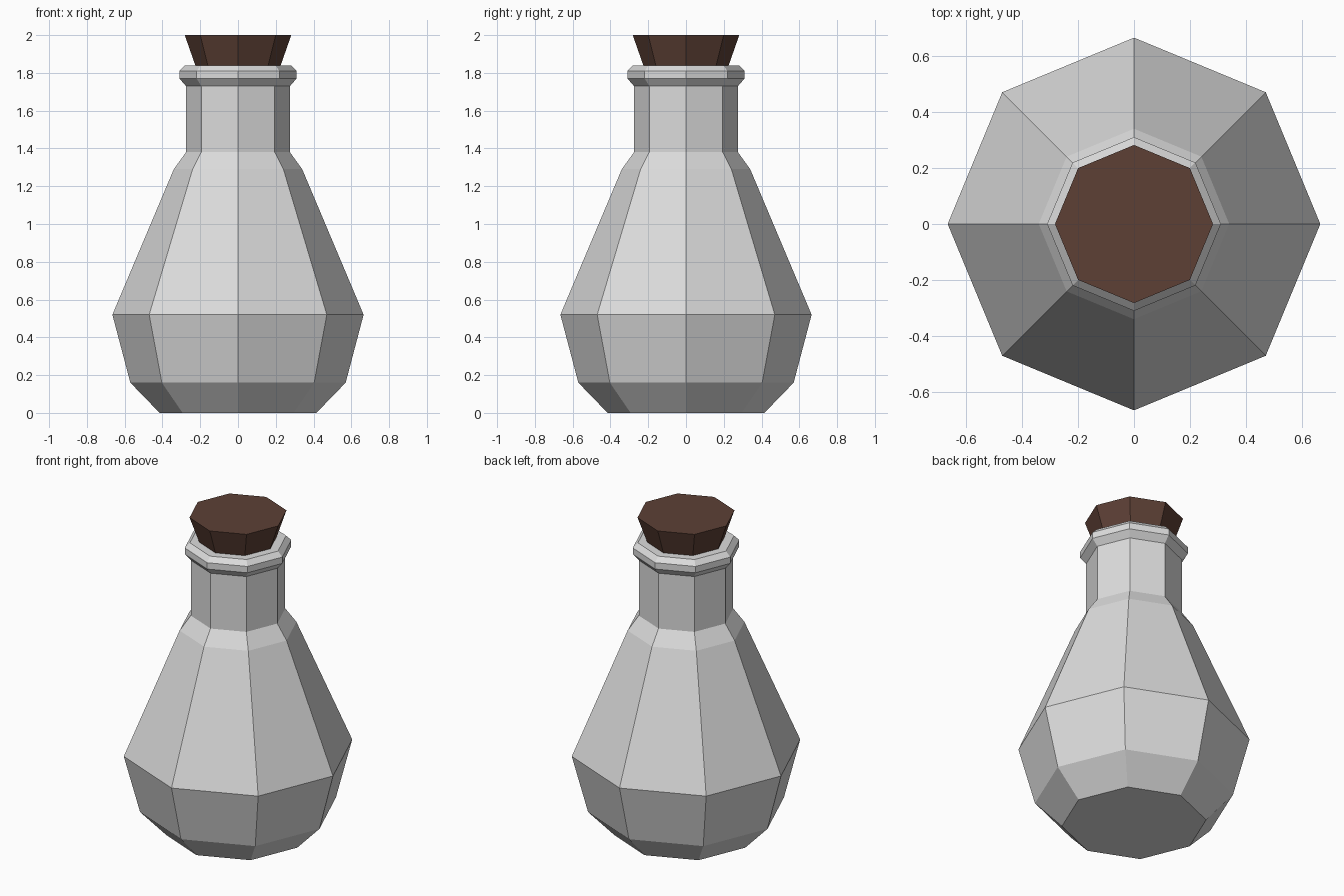
import bpy
import bmesh
from math import cos, sin, pi

SIDES = 8

cube = bpy.data.objects.get("Cube")
if cube:
    bpy.data.objects.remove(cube, do_unlink=True)


def make_material(name, color):
    mat = bpy.data.materials.new(name)
    mat.use_nodes = True
    mat.diffuse_color = color
    bsdf = next(n for n in mat.node_tree.nodes if n.type == 'BSDF_PRINCIPLED')
    bsdf.inputs["Base Color"].default_value = color
    return mat


def lathe(name, profile, mat):
    """Spin a (radius, height) profile into a closed, flat-faced solid."""
    bm = bmesh.new()
    rings = []
    for r, z in profile:
        rings.append([bm.verts.new((r * cos(2 * pi * i / SIDES),
                                    r * sin(2 * pi * i / SIDES), z))
                      for i in range(SIDES)])
    for low, high in zip(rings, rings[1:]):
        for i in range(SIDES):
            j = (i + 1) % SIDES
            bm.faces.new((low[i], low[j], high[j], high[i]))
    bm.faces.new(rings[0][::-1])
    bm.faces.new(rings[-1])
    bmesh.ops.recalc_face_normals(bm, faces=bm.faces)
    mesh = bpy.data.meshes.new(name)
    bm.to_mesh(mesh)
    bm.free()
    mesh.materials.append(mat)
    obj = bpy.data.objects.new(name, mesh)
    bpy.context.collection.objects.link(obj)
    return obj


glass = make_material("pale grey glass", (0.72, 0.72, 0.72, 1))
cork = make_material("brown cork", (0.109, 0.051, 0.036, 1))

# Bottle: chamfered base, wide belly, shoulder, straight neck, flared lip
lathe("bottle", [
    (0.415, 0), (0.57, 0.16), (0.665, 0.52), (0.34, 1.29), (0.275, 1.38),
    (0.275, 1.73), (0.31, 1.77), (0.31, 1.81), (0.28, 1.84),
], glass)

# Tapered stopper, pushed slightly into the neck
lathe("stopper", [(0.205, 1.78), (0.282, 2.0)], cork)
